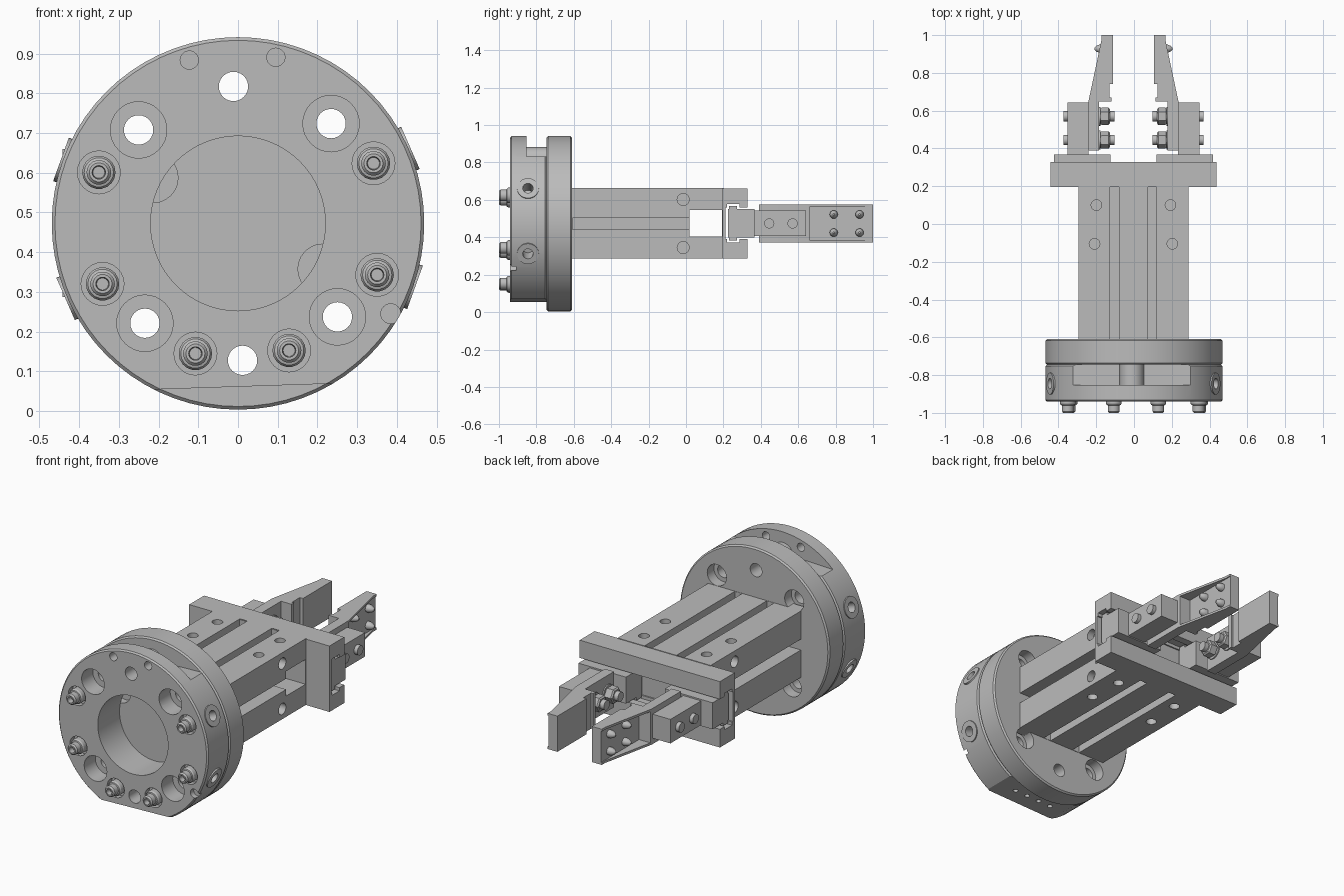
import bpy, bmesh, math
from mathutils import Vector, Matrix

if "Cube" in bpy.data.objects:
    bpy.data.objects.remove(bpy.data.objects["Cube"])

steel = bpy.data.materials.new("steel_grey")
steel.use_nodes = True
GREY = (0.5, 0.5, 0.5, 1)
steel.diffuse_color = GREY
steel.node_tree.nodes["Principled BSDF"].inputs["Base Color"].default_value = GREY

CZ = 0.4725       # height of the main axis
TILT = 0.033      # roll of the mounting flange about that axis
OX = -0.003       # sideways offset of the gripper
Y, X, Z = Vector((0, 1, 0)), Vector((1, 0, 0)), Vector((0, 0, 1))
ROLL = Matrix.Rotation(-TILT, 4, 'Y')
parts = []


def finish(name, bm):
    bmesh.ops.recalc_face_normals(bm, faces=bm.faces)
    me = bpy.data.meshes.new(name)
    bm.to_mesh(me)
    bm.free()
    me.materials.append(steel)
    ob = bpy.data.objects.new(name, me)
    bpy.context.collection.objects.link(ob)
    parts.append(ob)
    return ob


def lathe(name, profile, origin=(0, 0, 0), axis=Y, segs=24):
    """Turn (radius, distance along axis) points into a capped solid."""
    bm = bmesh.new()
    q = axis.to_track_quat('Z', 'Y')
    rings = []
    for r, t in profile:
        ring = []
        for i in range(segs):
            a = 2 * math.pi * i / segs
            p = Vector((r * math.cos(a), r * math.sin(a), t))
            ring.append(bm.verts.new(q @ p + Vector(origin)))
        rings.append(ring)
    for a, b in zip(rings, rings[1:]):
        for i in range(segs):
            j = (i + 1) % segs
            bm.faces.new((a[i], a[j], b[j], b[i]))
    bm.faces.new(rings[0])
    bm.faces.new(rings[-1])
    return finish(name, bm)


def cyl(name, r, t0, t1, origin=(0, 0, 0), axis=Y, segs=24):
    return lathe(name, [(r, t0), (r, t1)], origin, axis, segs)


def prism(name, outline, z0, z1):
    bm = bmesh.new()
    face = bm.faces.new([bm.verts.new((x, y, z0)) for x, y in outline])
    ext = bmesh.ops.extrude_face_region(bm, geom=[face])["geom"]
    verts = [v for v in ext if isinstance(v, bmesh.types.BMVert)]
    bmesh.ops.translate(bm, verts=verts, vec=(0, 0, z1 - z0))
    return finish(name, bm)


def box(name, x0, x1, y0, y1, z0, z1):
    return prism(name, [(x0, y0), (x1, y0), (x1, y1), (x0, y1)], z0, z1)


def cut(ob, *cutters):
    for c in cutters:
        c.hide_render = True
        m = ob.modifiers.new("cut", 'BOOLEAN')
        m.operation, m.solver, m.object = 'DIFFERENCE', 'EXACT', c
        bpy.context.view_layer.objects.active = ob
        bpy.ops.object.modifier_apply(modifier=m.name)
        parts.remove(c)
        bpy.data.objects.remove(c)


def on_flange(x, z):
    """Flange coordinates, rolled, to world."""
    return ROLL @ Vector((x, 0, z)) + Vector((0, 0, CZ))


def hole(r, y0, y1, x, z, segs=24):
    return cyl("cutter", r, y0, y1, on_flange(x, z), Y, segs)


def rolled_box(*size):
    c = box("cutter", *size)
    c.data.transform(Matrix.Translation((0, 0, CZ)) @ ROLL)
    return c


def disc(name, y0, y1, r=0.469, c=0.008):
    return lathe(name, [(r - c, y0), (r, y0 + c), (r, y1 - c), (r - c, y1)],
                 (0, 0, CZ), Y, 72)


# Mounting flange: front and back plates
F0, F1, B1 = -0.94, -0.745, -0.61
front_plate = disc("front_plate", F0, F1)
back_plate = disc("back_plate", F1, B1)
boss = cyl("top_boss", 0.065, -0.87, F1, on_flange(0, 0.345))

cut(front_plate,
    rolled_box(-0.5, 0.5, -1.1, -0.6, -0.6, -0.411),      # bottom flat
    rolled_box(-0.5, 0.5, -0.852, -0.7, 0.35, 0.6),       # top slot
    hole(0.22, -1.1, -0.7, 0, 0, 64),                     # centre bore
    hole(0.025, -1.1, -0.91, 0.377, -0.24))               # edge notch
for s in (-1, 1):
    cut(front_plate, hole(0.023, -1.1, -0.8, s * 0.109, 0.415))
    cut(back_plate, hole(0.063, -0.8, -0.7, s * 0.21, -s * 0.122))
    for t in (-1, 1):
        x, z = s * 0.2425, t * 0.2435
        cut(front_plate, hole(0.071, -1.1, -0.84, x, z, 32),
            hole(0.037, -1.1, -0.5, x, z))
        cut(back_plate, hole(0.037, -1.1, -0.5, x, z),
            hole(0.06, -0.67, -0.5, x, z, 32))
for z in (0.345, -0.345):
    for plate in (front_plate, back_plate) + ((boss,) if z > 0 else ()):
        cut(plate, hole(0.037, -1.1, -0.5, 0, z))

# Small holes in the bottom flat
for x in (-0.12, -0.04, 0.04, 0.12):
    cut(front_plate, cyl("cutter", 0.014, -0.1, 0.1, (x, -0.845, 0.06), Z, 12))

# Radial ports with flat pads
for s in (-1, 1):
    for t in (-1, 1):
        d = ROLL @ Vector((s * math.cos(0.38), 0, t * math.sin(0.38)))
        o = (0, -0.845, CZ)
        pad = cyl("port_pad", 0.058, 0.44, 0.474, o, d, 32)
        cut(pad, cyl("cutter", 0.028, 0.38, 0.6, o, d))
        cut(front_plate, cyl("cutter", 0.028, 0.38, 0.6, o, d))

# Flange screws, each in its recess
SCREW = [(0.042, -0.9), (0.042, -0.95), (0.037, -0.958), (0.031, -0.96),
         (0.031, -0.992), (0.024, -1.0), (0.017, -1.0), (0.015, -0.97)]
for s in (-1, 1):
    for x, z in ((0.346, 0.14), (0.346, -0.141), (0.118, -0.324)):
        cut(front_plate, hole(0.054, -1.1, -0.905, s * x, z))
        lathe("flange_screw", SCREW, on_flange(s * x, z), Y, 18)

# Gripper body with long grooves, window and holes
body = box("gripper_body", OX - 0.291, OX + 0.291, -0.66, 0.2, 0.287, 0.663)
for s in (-1, 1):
    xs = sorted((OX + s * 0.21, OX + s * 0.4))
    gx = OX + s * 0.1
    cut(body, box("cutter", *xs, -0.608, 0.1, 0.442, 0.503))
    for z0, z1 in ((0.615, 0.8), (0.1, 0.335)):
        cut(body, box("cutter", gx - 0.023, gx + 0.023, -0.608, 0.198, z0, z1))
        for x, y in ((0.196, 0.1), (0.206, -0.105)):
            cut(body, cyl("cutter", 0.028, z0, z1, (OX + s * x, y, 0), Z))
    for z in (0.345, 0.602):
        t = sorted((s * 0.25, s * 0.4))
        cut(body, cyl("cutter", 0.032, *t, (OX, -0.015, z), X))
cut(body, box("cutter", -0.5, 0.5, 0.02, 0.193, 0.405, 0.545))

# Jaw guide with a T-slot
guide = box("jaw_guide", OX - 0.439, OX + 0.439, 0.195, 0.328, 0.287, 0.66)
cut(guide, box("cutter", -0.6, 0.6, 0.212, 0.4, 0.39, 0.56),
    box("cutter", -0.6, 0.6, 0.22, 0.285, 0.372, 0.578))

# Two mirrored jaws
FINGER = [(0.238, 0.39), (0.238, 0.65), (0.17, 0.97), (0.17, 1.0), (0.108, 1.0),
          (0.108, 0.74), (0.128, 0.74), (0.128, 0.67), (0.116, 0.67),
          (0.116, 0.648), (0.181, 0.648), (0.181, 0.39)]
for s, side in ((1, "left"), (-1, "right")):
    def span(a, b):
        return sorted((OX + s * a, OX + s * b))

    box(side + "_slider", *span(0.122, 0.42), 0.225, 0.367, 0.4, 0.55)
    box(side + "_slider_lip", *span(0.122, 0.42), 0.23, 0.272, 0.383, 0.567)
    box(side + "_jaw_block", *span(0.237, 0.349), 0.365, 0.642, 0.406, 0.542)
    finger = prism(side + "_finger", [(OX + s * x, y) for x, y in FINGER],
                   0.373, 0.575)
    cut(finger, box("cutter", *span(0.165, 0.3), 0.66, 1.1, 0.386, 0.562))
    out = X * s
    for y in (0.445, 0.57):
        o = (OX, y, 0.474)
        cyl(side + "_jaw_bolt", 0.027, 0.1, 0.37, o, out)
        cyl(side + "_washer", 0.05, 0.174, 0.183, o, out)
        lathe(side + "_nut", [(0.038, 0.125), (0.046, 0.132), (0.046, 0.168),
                              (0.04, 0.176)], o, out, 6)
    for y in (0.79, 0.928):
        for z in (0.425, 0.522):
            lathe(side + "_grip_stud", [(0.022, 0.16), (0.022, 0.18),
                  (0.015, 0.197), (0.005, 0.207)], (OX, y, z), out, 16)

# Smooth round surfaces, keeping edges sharp
bpy.ops.object.select_all(action='DESELECT')
for ob in parts:
    ob.select_set(True)
bpy.context.view_layer.objects.active = parts[0]
bpy.ops.object.shade_smooth_by_angle(angle=math.radians(25))
